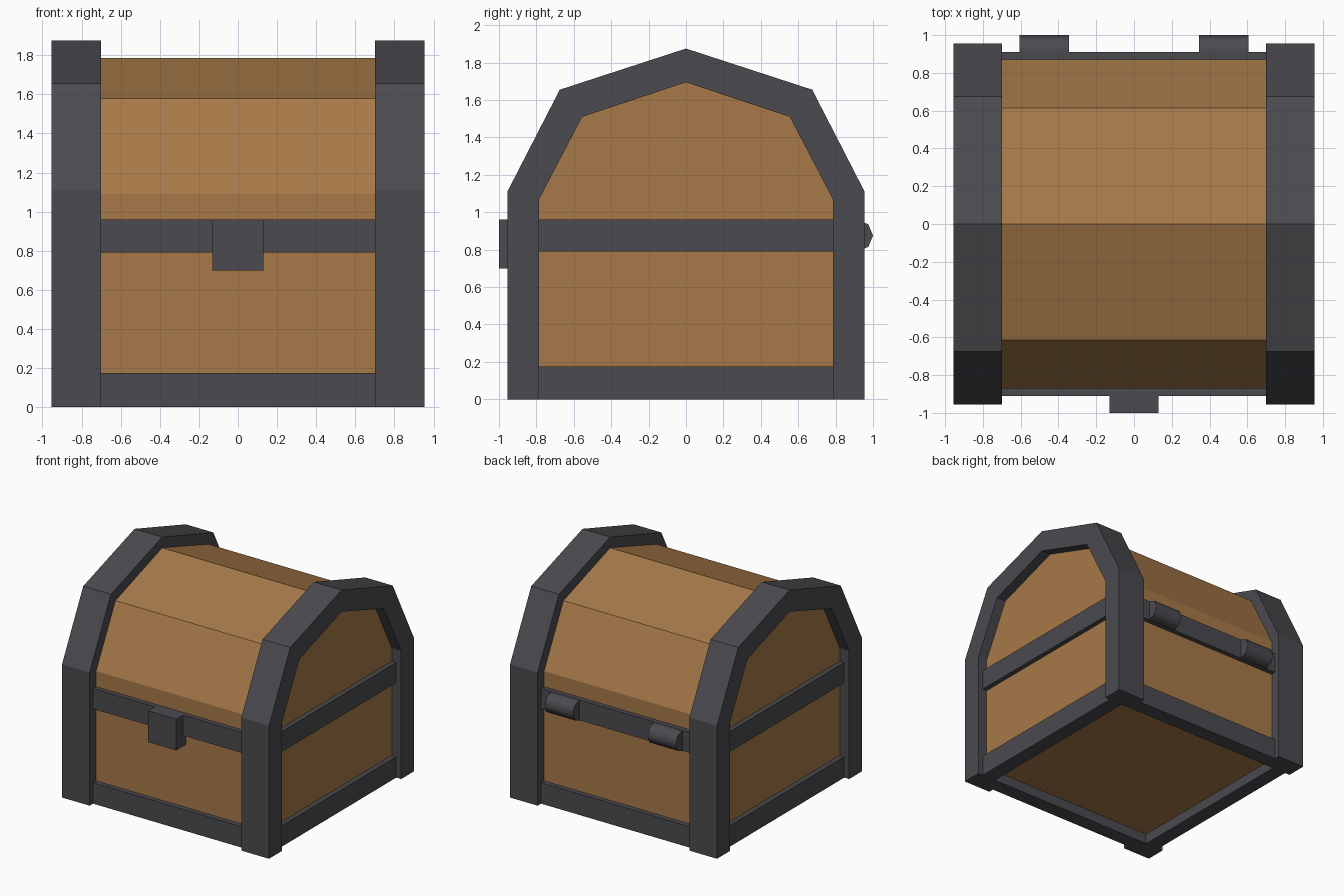
import bpy, bmesh, math
from mathutils import Matrix

if "Cube" in bpy.data.objects:
    bpy.data.objects.remove(bpy.data.objects["Cube"])

def material(name, color):
    m = bpy.data.materials.new(name)
    m.diffuse_color = (*color, 1)
    m.use_nodes = True
    m.node_tree.nodes["Principled BSDF"].inputs["Base Color"].default_value = m.diffuse_color
    return m

WOOD = material("wood", (0.38, 0.19, 0.065))
IRON = material("iron", (0.07, 0.068, 0.078))

def finish(name, bm, mat):
    bmesh.ops.recalc_face_normals(bm, faces=bm.faces)
    me = bpy.data.meshes.new(name)
    bm.to_mesh(me)
    bm.free()
    ob = bpy.data.objects.new(name, me)
    bpy.context.collection.objects.link(ob)
    me.materials.append(mat)
    return ob

def mirrored(half):
    """Half profile (y, z) from the bottom up to the apex at y = 0."""
    return half + [(-y, z) for y, z in reversed(half[:-1])]

def box(name, x, y, z, mat):
    bm = bmesh.new()
    bmesh.ops.create_cube(bm, size=1)
    for v in bm.verts:
        v.co = [a[0] if c < 0 else a[1] for a, c in zip((x, y, z), v.co)]
    return finish(name, bm, mat)

# wooden body with faceted lid
bm = bmesh.new()
prof = mirrored([(0.87, 0.085), (0.87, 1.09), (0.615, 1.58), (0, 1.785)])
face = bm.faces.new([bm.verts.new((-0.87, y, z)) for y, z in prof])
ext = bmesh.ops.extrude_face_region(bm, geom=[face], use_keep_orig=True)
for v in ext["geom"]:
    if isinstance(v, bmesh.types.BMVert):
        v.co.x = 0.87
finish("wooden_body", bm, WOOD)

# iron arch at each end
outer = mirrored([(0.955, 0), (0.955, 1.11), (0.675, 1.655), (0, 1.875)])
inner = mirrored([(0.785, 0), (0.785, 1.07), (0.555, 1.51), (0, 1.695)])
for side, s in (("left", -1), ("right", 1)):
    bm = bmesh.new()
    rows = [[bm.verts.new((s * x, y, z)) for y, z in p]
            for x, p in ((0.70, outer), (0.955, outer), (0.955, inner), (0.70, inner))]
    for k in range(4):
        a, b = rows[k], rows[(k + 1) % 4]
        for i in range(len(outer) - 1):
            bm.faces.new((a[i], a[i + 1], b[i + 1], b[i]))
    for i in (0, -1):
        bm.faces.new([r[i] for r in rows])
    finish(side + "_arch", bm, IRON)

# base and middle bands between the arch posts
for level, z in (("base", (0, 0.175)), ("middle", (0.79, 0.96))):
    for s, fb, lr in ((-1, "front", "left"), (1, "back", "right")):
        span = sorted((s * 0.785, s * 0.91))
        box(f"{level}_band_{fb}", (-0.70, 0.70), span, z, IRON)
        box(f"{level}_band_{lr}", span, (-0.785, 0.785), z, IRON)

# front latch
box("latch", (-0.13, 0.13), (-1.0, -0.87), (0.70, 0.96), IRON)

# octagonal hinge barrels at the back
for side, s in (("left", -1), ("right", 1)):
    bm = bmesh.new()
    bmesh.ops.create_cone(bm, cap_ends=True, segments=8, radius1=0.085, radius2=0.085, depth=0.26,
                          matrix=Matrix.Translation((s * 0.475, 0.915, 0.875))
                          @ Matrix.Rotation(math.pi / 2, 4, 'Y'))
    ob = finish(side + "_hinge", bm, IRON)
    bpy.ops.object.select_all(action='DESELECT')
    ob.select_set(True)
    bpy.context.view_layer.objects.active = ob
    bpy.ops.object.shade_smooth_by_angle(angle=math.radians(50))
